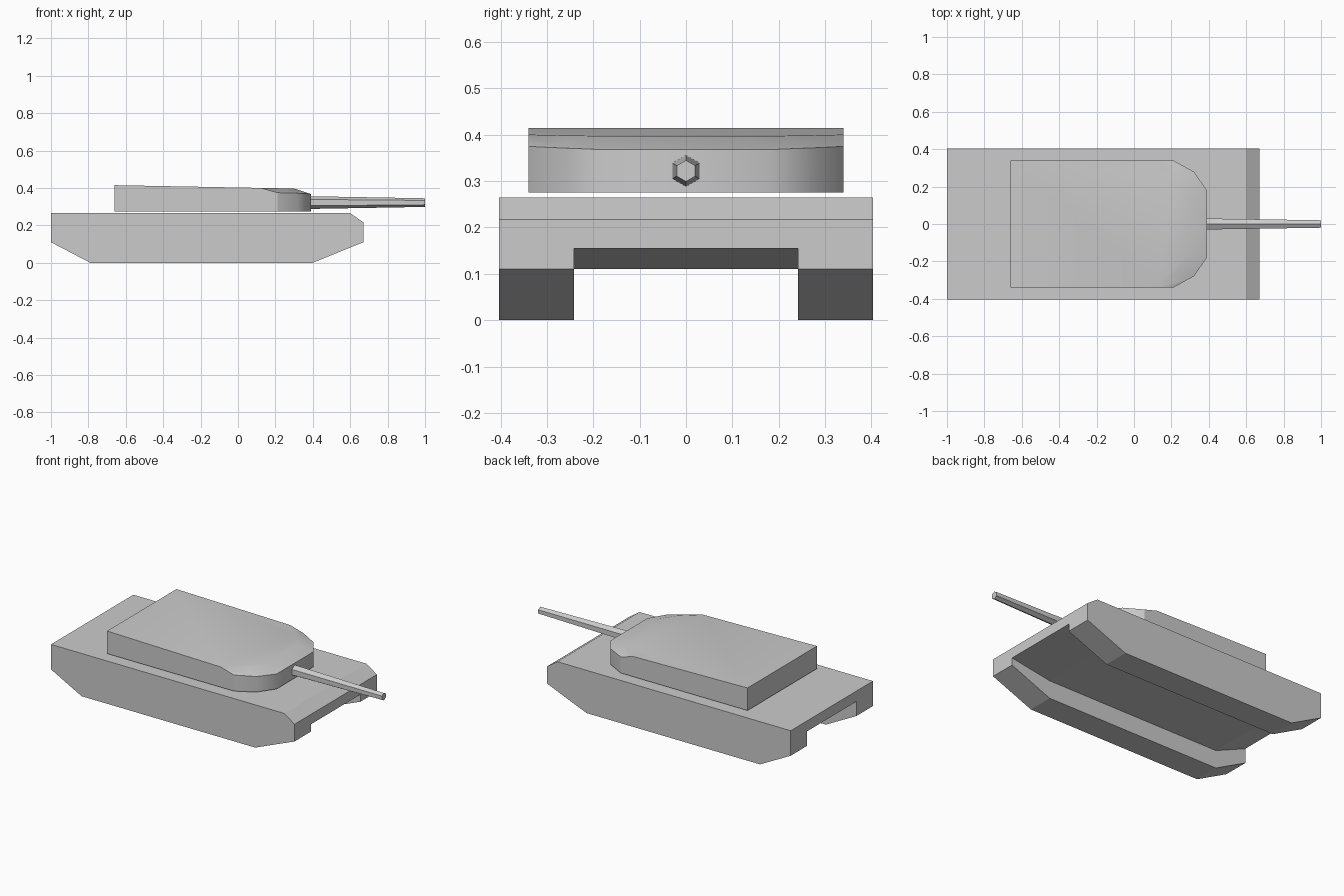
import bpy, bmesh, math
from mathutils import Matrix

cube = bpy.data.objects.get("Cube")
if cube:
    bpy.data.objects.remove(cube)

grey = bpy.data.materials.new("plain_grey")
grey.use_nodes = True
colour = (0.6, 0.6, 0.6, 1)
grey.diffuse_color = colour
grey.node_tree.nodes["Principled BSDF"].inputs["Base Color"].default_value = colour


def finish(name, bm):
    bmesh.ops.recalc_face_normals(bm, faces=bm.faces[:])
    mesh = bpy.data.meshes.new(name)
    bm.to_mesh(mesh)
    bm.free()
    mesh.materials.append(grey)
    obj = bpy.data.objects.new(name, mesh)
    bpy.context.collection.objects.link(obj)
    return obj


# Hull: one side outline with deep track pods and a raised belly between them
DECK = [(-1, 0.265), (0.6, 0.265), (0.67, 0.217)]
TRACK = [(0.67, 0.11), (0.4, 0), (-0.79, 0), (-1, 0.11)]
BELLY = [(0.67, 0.155), (0.4, 0.11), (-0.79, 0.11), (-1, 0.2)]
HALF, INNER = 0.403, 0.242

bm = bmesh.new()


def row(points, y):
    return [bm.verts.new((x, y, z)) for x, z in points]


def strip(a, b):
    for i in range(len(a) - 1):
        bm.faces.new((a[i], a[i + 1], b[i + 1], b[i]))


deck = {s: row(DECK, s * HALF) for s in (-1, 1)}
outer = {s: row(TRACK, s * HALF) for s in (-1, 1)}
inner = {s: row(TRACK, s * INNER) for s in (-1, 1)}
belly = {s: row(BELLY, s * INNER) for s in (-1, 1)}
strip(deck[-1], deck[1])
strip(belly[-1], belly[1])
for s in (-1, 1):
    bm.faces.new(deck[s] + outer[s])
    strip(outer[s], inner[s])
    strip(inner[s], belly[s])
for top, low in ((2, 0), (0, 3)):
    bm.faces.new((deck[-1][top], outer[-1][low], inner[-1][low], belly[-1][low],
                  belly[1][low], inner[1][low], outer[1][low], deck[1][top]))
finish("hull", bm)

# Turret: plan outline with a faceted nose, and a sloping roof chamfered there
NOSE = [(0.21, 0.34, 0.375), (0.32, 0.28, 0.372), (0.39, 0.18, 0.368)]
ROOF = [(0.12, 0.34), (0.235, 0.25), (0.3, 0.15)]
REAR = -0.66


def roof_z(x):
    return 0.415 - 0.0187 * (x - REAR)


def mirrored(points):
    return points + [(x, -y, *rest) for x, y, *rest in reversed(points)]


bm = bmesh.new()
nose = [bm.verts.new(p) for p in mirrored(NOSE)]
base = [bm.verts.new((x, y, 0.275)) for x, y, z in mirrored(NOSE)]
roof = [bm.verts.new((x, y, roof_z(x))) for x, y in mirrored(ROOF)]
back_top = [bm.verts.new((REAR, y, 0.415)) for y in (0.34, -0.34)]
back_low = [bm.verts.new((REAR, y, 0.275)) for y in (0.34, -0.34)]
strip(base, nose)
strip(nose, roof)
bm.faces.new(roof + back_top[::-1])
bm.faces.new(base + back_low[::-1])
bm.faces.new(back_top + back_low[::-1])
for i, j in ((0, 0), (-1, 1)):
    bm.faces.new((back_low[j], base[i], nose[i], roof[i], back_top[j]))
    # Crisp corner where the flat side meets the nose
    bm.edges.get((base[i], nose[i])).smooth = False
turret = finish("turret", bm)
bpy.context.view_layer.objects.active = turret
turret.select_set(True)
bpy.ops.object.shade_smooth_by_angle(angle=math.radians(40))
turret.select_set(False)

# Gun barrel: tapered six-sided tube pointing along +x
bm = bmesh.new()
start, end = 0.38, 1.0
place = (Matrix.Translation(((start + end) / 2, 0, 0.322))
         @ Matrix.Rotation(math.pi / 2, 4, "Y"))
bmesh.ops.create_cone(bm, cap_ends=True, segments=6, radius1=0.034,
                      radius2=0.023, depth=end - start, matrix=place)
# Turn the section so that corners point up and down
zs = max(v.co.z for v in bm.verts) - 0.322
if zs < 0.0335:
    bmesh.ops.rotate(bm, verts=bm.verts[:], cent=(0, 0, 0.322),
                     matrix=Matrix.Rotation(math.pi / 6, 3, "X"))
finish("gun_barrel", bm)
